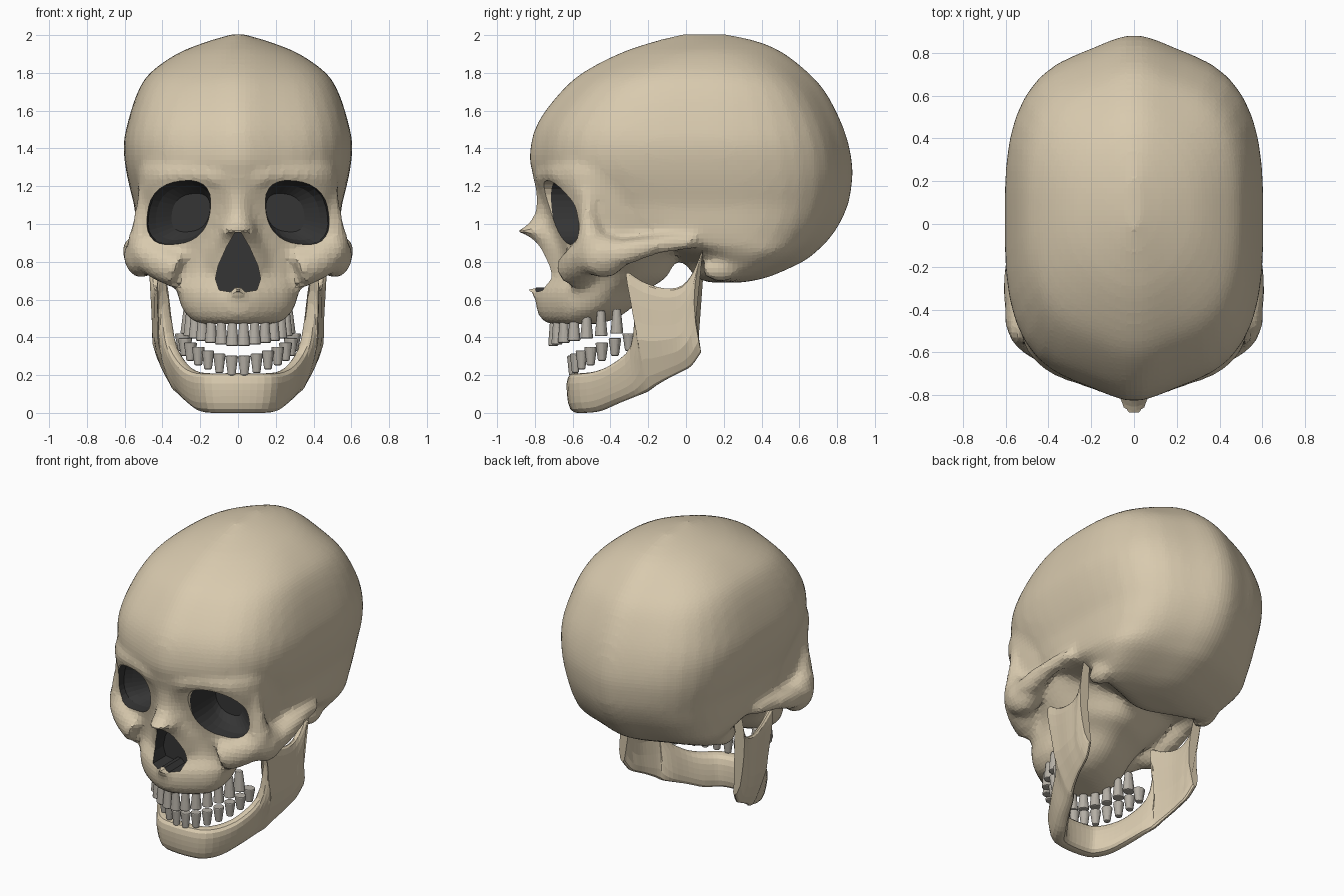
import bpy, bmesh
from math import sin, cos, pi, tau, radians, exp
from mathutils import Vector, Matrix

if "Cube" in bpy.data.objects:
    bpy.data.objects.remove(bpy.data.objects["Cube"])


def material(name, colour):
    m = bpy.data.materials.new(name)
    m.use_nodes = True
    m.diffuse_color = (*colour, 1)
    m.node_tree.nodes["Principled BSDF"].inputs["Base Color"].default_value = (*colour, 1)
    return m


bone = material("bone", (0.69, 0.59, 0.425))
dark = material("socket dark", (0.035, 0.035, 0.035))
enamel = material("tooth grey", (0.46, 0.43, 0.38))


def make(name, bm, *mats):
    bmesh.ops.recalc_face_normals(bm, faces=bm.faces)
    mesh = bpy.data.meshes.new(name)
    bm.to_mesh(mesh)
    bm.free()
    for m in mats:
        mesh.materials.append(m)
    obj = bpy.data.objects.new(name, mesh)
    bpy.context.collection.objects.link(obj)
    return obj


def apply(obj, kind, **settings):
    mod = obj.modifiers.new(kind, kind)
    for key, value in settings.items():
        setattr(mod, key, value)
    bpy.context.view_layer.objects.active = obj
    bpy.ops.object.modifier_apply(modifier=mod.name)


def combine(obj, helper, operation):
    helper.hide_render = True
    apply(obj, 'BOOLEAN', operation=operation, solver='EXACT', use_self=True, object=helper)
    bpy.data.objects.remove(helper)


def smooth_rows(rows, steps):
    """Catmull-Rom interpolation through rows of numbers."""
    rows = [Vector(r) for r in rows]
    out = []
    for i in range(len(rows) - 1):
        a, b, c, d = rows[max(i - 1, 0)], rows[i], rows[i + 1], rows[min(i + 2, len(rows) - 1)]
        for k in range(steps):
            t = k / steps
            out.append(b + t / 2 * (c - a + t * (2 * a - 5 * b + 4 * c - d + t * (3 * (b - c) + d - a))))
    return out + [rows[-1]]


def superellipse(n, count):
    pts = []
    for i in range(count):
        c, s = cos(tau * (i + .5) / count), sin(tau * (i + .5) / count)
        r = (abs(c) ** n + abs(s) ** n) ** (-1 / n)
        pts.append((c * r, s * r))
    return pts


def loft(bm, rings):
    rows = [[bm.verts.new(p) for p in ring] for ring in rings]
    strips = []
    for a, b in zip(rows, rows[1:]):
        for i in range(len(a)):
            j = (i + 1) % len(a)
            strips.append(bm.faces.new((a[i], a[j], b[j], b[i])))
    bm.faces.new(rows[0])
    bm.faces.new(rows[-1])
    return strips


def stack(bm, rows):
    """Horizontal sections: height, front, back, half width, squareness; ends peak at the midline."""
    rings = []
    for z, f, b, w, n in smooth_rows(rows, 4):
        ring = []
        for c, s in superellipse(n, 48):
            taper = .074 * (1 - exp(-(w * c / .17) ** 2))
            ring.append((w * c, (f + b) / 2 + ((b - f) / 2 - taper) * s, z))
        rings.append(ring)
    loft(bm, rings)


def tube(bm, path):
    """Round bar through x, y, z, radius points, mirrored unless it lies on the midline."""
    rows = smooth_rows(path, 4)
    last = (rows[1] - rows[0]).to_3d()
    turn = last.to_track_quat('Z', 'Y')
    rings = []
    for i, row in enumerate(rows):
        d = (rows[min(i + 1, len(rows) - 1)] - rows[max(i - 1, 0)]).to_3d()
        turn = last.rotation_difference(d) @ turn
        last = d
        rings.append([row.to_3d() + turn @ Vector((c, s, 0)) * row[3] for c, s in superellipse(2, 12)])
    for side in (1, -1) if path[0][0] else (1,):
        loft(bm, [[(side * p.x, p.y, p.z) for p in ring] for ring in rings])


def blob(bm, centre, size):
    for side in (1, -1):
        m = Matrix.Translation((side * centre[0], *centre[1:])) @ Matrix.Diagonal((*size, 1))
        bmesh.ops.create_uvsphere(bm, u_segments=24, v_segments=14, radius=1, matrix=m)


# Braincase
bm = bmesh.new()
stack(bm, [
    (.69, .12, .3, .3, 2.5), (.72, .05, .44, .4, 2.5), (.80, -.02, .62, .47, 2.6),
    (.86, -.15, .7, .51, 2.8), (.92, -.5, .76, .53, 3), (1, -.62, .815, .54, 3),
    (1.1, -.71, .86, .55, 3), (1.2, -.77, .88, .575, 3), (1.3, -.825, .885, .595, 3),
    (1.42, -.825, .865, .605, 3), (1.55, -.78, .82, .58, 3), (1.7, -.665, .74, .53, 2.9),
    (1.8, -.55, .65, .465, 2.7), (1.9, -.36, .525, .325, 2.4), (1.96, -.19, .4, .18, 2.1),
    (2.005, -.02, .22, .03, 2)])
skull = make("skull", bm, bone, dark)

# Face, nose, cheekbones and brows, fused to the braincase
bm = bmesh.new()
stack(bm, [
    (.47, -.73, -.46, .2, 2.4), (.5, -.77, -.37, .255, 2.4), (.56, -.795, -.28, .3, 2.4),
    (.65, -.79, -.2, .325, 2.5), (.72, -.735, -.1, .35, 2.6), (.8, -.715, -.06, .42, 2.8),
    (.9, -.72, 0, .485, 3.1), (1, -.74, 0, .505, 3.4), (1.1, -.765, 0, .52, 3.3),
    (1.2, -.80, 0, .53, 3.1), (1.28, -.815, 0, .53, 3), (1.36, -.79, 0, .5, 3)])
stack(bm, [
    (.66, -.75, -.5, .15, 2), (.76, -.765, -.5, .18, 2), (.86, -.785, -.5, .165, 2),
    (.93, -.83, -.5, .125, 2), (.96, -.9, -.5, .1, 2), (.99, -.85, -.5, .1, 2),
    (1.06, -.80, -.5, .1, 2), (1.15, -.795, -.5, .11, 2), (1.24, -.8, -.5, .1, 2)])
blob(bm, (.51, -.44, .83), (.095, .13, .115))
blob(bm, (.41, .18, .76), (.055, .1, .065))
tube(bm, [(.49, -.52, 1.18, .04), (.505, -.52, 1.02, .05), (.5, -.5, .88, .09),
          (.42, -.55, .805, .1), (.3, -.6, .75, .1)])
tube(bm, [(.5, -.46, .82, .09), (.545, -.32, .85, .07), (.55, -.15, .89, .05), (.53, .05, .905, .04)])
tube(bm, [(.09, -.765, 1.24, .045), (.2, -.72, 1.265, .05), (.38, -.65, 1.255, .05), (.49, -.54, 1.17, .035)])
tube(bm, [(0, -.72, .645, .04), (0, -.78, .645, .03), (0, -.845, .655, .02)])
combine(skull, make("face_parts", bm, bone, dark), 'UNION')
apply(skull, 'REMESH', mode='VOXEL', voxel_size=.026)
apply(skull, 'SMOOTH', factor=.5, iterations=5)

# Eye sockets and nose opening, cut with dark inner faces behind a bone rim
bm = bmesh.new()
openings = superellipse(2.5, 32)
for side in (1, -1):
    rings = []
    for y, size, x, slope in ((-1, 1, .315, 0), (-.65, 1, .315, .06), (-.56, .97, .31, .03),
                              (-.5, .85, .29, 0), (-.45, .6, .25, 0)):
        rings.append([(side * (x + size * (.168 * c - .02 * s)), y + slope * (c - .3 * s),
                       1.06 + size * (.168 * s - .015 * c)) for c, s in openings])
    rim = loft(bm, rings)[:len(openings)]
    for f in bm.faces:
        f.material_index = max(f.material_index, int(f not in rim))
    bm.faces.ensure_lookup_table()
half = [(.015, .955), (.06, .88), (.105, .78), (.12, .71), (.1, .65), (.04, .64), (.012, .665)]
outline = half + [(-x, z) for x, z in reversed(half)]
old = set(bm.faces)
loft(bm, [[(x, y, z) for x, z in outline] for y in (-1, -.62)])
for f in set(bm.faces) - old:
    f.material_index = 1
# The first socket's rim is reset to bone: it lies wholly in front of the dark pit
for f in bm.faces:
    if len(f.verts) == 4 and min(v.co.y for v in f.verts) < -.99 and f in old:
        f.material_index = 0
combine(skull, make("socket_cutter", bm, bone, dark), 'DIFFERENCE')

# Lower jaw: one bent plate from hinge to hinge
# x, bottom y, top y, bottom z, top z, half thickness
jaw = [(.07, -.565, -.58, 0, .21, .055), (.17, -.54, -.555, 0, .21, .055),
       (.245, -.455, -.475, .01, .22, .05), (.305, -.36, -.385, .05, .26, .045),
       (.35, -.26, -.285, .09, .36, .04), (.38, -.21, -.265, .11, .58, .037),
       (.39, -.185, -.315, .125, .74, .035), (.4, -.15, -.23, .15, .695, .03),
       (.415, -.08, -.12, .19, .66, .028), (.42, -.02, -.02, .22, .675, .028),
       (.425, .03, .05, .25, .77, .03), (.425, .08, .11, .32, .94, .03)]
rows = smooth_rows([(-r[0], *r[1:]) for r in reversed(jaw)] + jaw, 3)
rings = []
for i, (x, y0, y1, z0, z1, t) in enumerate(rows):
    a, b = rows[max(i - 1, 0)], rows[min(i + 1, len(rows) - 1)]
    normal = Vector((a[1] - b[1], b[0] - a[0])).normalized() * t
    bow = max(0, y0 + .05) * .4
    ring = []
    for c, s in superellipse(3, 20):
        h = (s + 1) / 2
        z = z0 + (z1 - z0) * h
        lean = .78 + .22 * min(1, z / .36) + .15 * max(0, z - .5)
        ring.append((x * lean + normal.x * c, y0 + (y1 - y0) * h - bow * sin(pi * h) + normal.y * c, z))
    rings.append(ring)
bm = bmesh.new()
loft(bm, rings)
make("lower_jaw", bm, bone)


# Teeth: tapered crowns set along each arch
def teeth(name, width, centre, depth, low, rise, up):
    bm = bmesh.new()
    for side in (1, -1):
        for i in range(7):
            a = radians(13 * (i + .5))
            back = i / 6
            place = Matrix.Translation((side * width * sin(a), centre - depth * cos(a), low + rise * back ** 1.3))
            turn = Matrix.Rotation(side * a, 4, 'Z')
            size = Matrix.Diagonal((1, .8 + .4 * back, up * (1 - .12 * back), 1))
            bmesh.ops.create_cone(bm, cap_ends=True, segments=8, radius1=.022, radius2=.036,
                                  depth=.15, matrix=place @ turn @ size)
    obj = make(name, bm, enamel)
    apply(obj, 'BEVEL', width=.014, segments=2)


teeth("upper_teeth", .265, -.33, .375, .43, .055, -1)
teeth("lower_teeth", .295, -.27, .335, .25, .125, .7)
